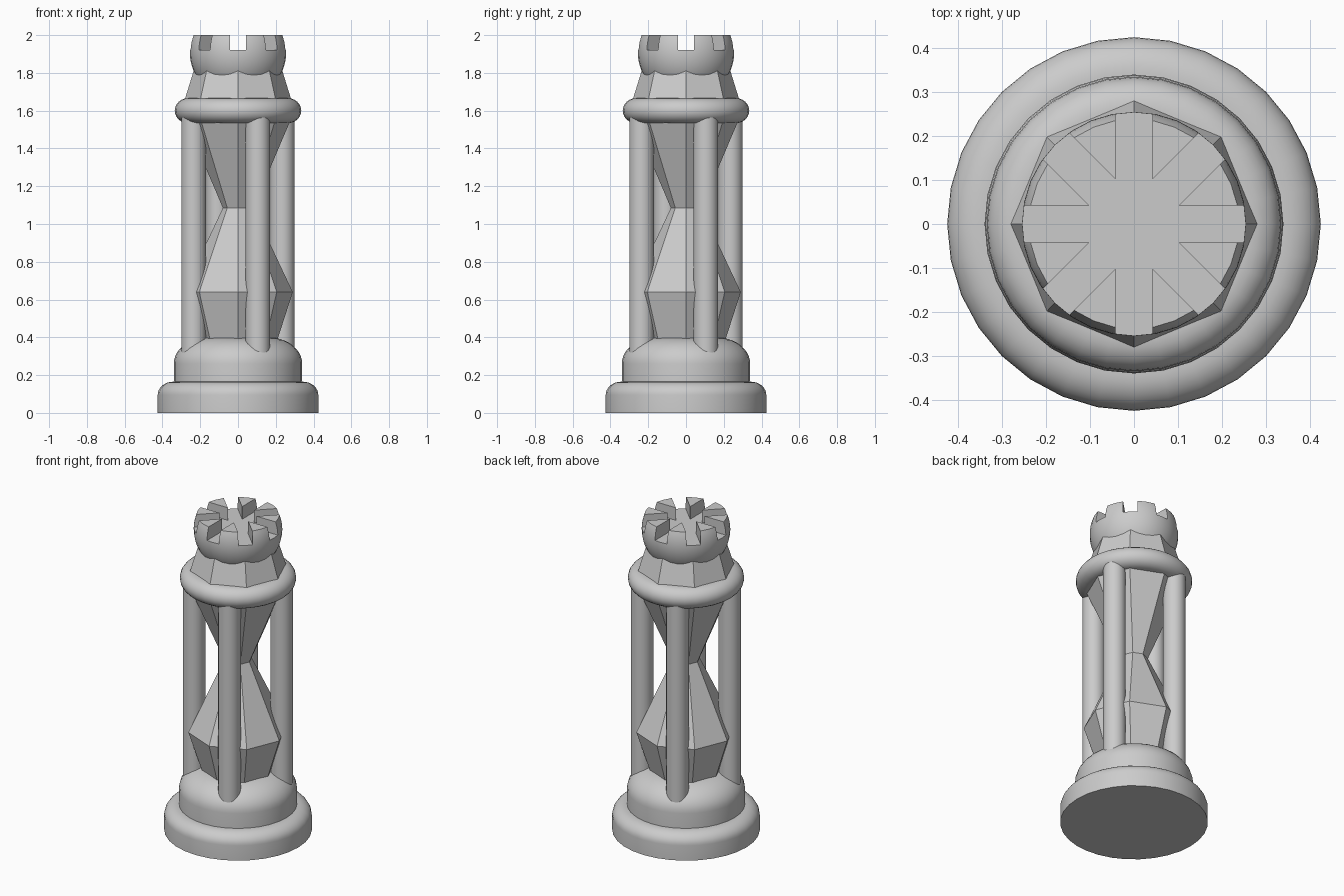
import bpy
import bmesh
from math import sin, cos, pi, sqrt

cube = bpy.data.objects.get("Cube")
if cube:
    bpy.data.objects.remove(cube, do_unlink=True)

stone = bpy.data.materials.new("grey_stone")
stone.use_nodes = True
grey = (0.6, 0.6, 0.6, 1)
stone.diffuse_color = grey
stone.node_tree.nodes["Principled BSDF"].inputs["Base Color"].default_value = grey


def finish(name, bm, smooth):
    bmesh.ops.recalc_face_normals(bm, faces=bm.faces)
    mesh = bpy.data.meshes.new(name)
    bm.to_mesh(mesh)
    bm.free()
    mesh.materials.append(stone)
    obj = bpy.data.objects.new(name, mesh)
    bpy.context.collection.objects.link(obj)
    if smooth:
        smooth_by_angle(obj)
    return obj


def smooth_by_angle(obj):
    bpy.ops.object.select_all(action="DESELECT")
    obj.select_set(True)
    bpy.context.view_layer.objects.active = obj
    bpy.ops.object.shade_smooth_by_angle(angle=pi / 6)


def lathe(name, profile, sides=32, centre=(0, 0), smooth=True):
    """Turn (radius, height) points, bottom to top, into a capped solid."""
    bm = bmesh.new()
    turns = [2 * pi * i / sides for i in range(sides)]
    rings = [[bm.verts.new((centre[0] + r * cos(a), centre[1] + r * sin(a), z))
              for a in turns] for r, z in profile]
    for low, high in zip(rings, rings[1:]):
        for i in range(sides):
            j = (i + 1) % sides
            bm.faces.new((low[i], low[j], high[j], high[i]))
    bm.faces.new(rings[0][::-1])
    bm.faces.new(rings[-1])
    return finish(name, bm, smooth)


def arc(r, z, width, height, start, end, steps):
    """Elliptical arc of profile points around (r, z)."""
    angles = [start + (end - start) * i / steps for i in range(steps + 1)]
    return [(r + width * cos(a), z + height * sin(a)) for a in angles]


# Stepped round base
lathe("base_plinth", [(0.425, 0)] + arc(0.345, 0.095, 0.08, 0.07, 0, pi / 2, 8))
lathe("base_dome", [(0.34, 0.14)] + arc(0.16, 0.26, 0.18, 0.14, 0, pi / 2, 10))

# Faceted hourglass core and flared collar
lathe("faceted_core", [(0.2, 0.36), (0.29, 0.64), (0.08, 1.085), (0.3, 1.6), (0.229, 1.83)],
      sides=8, smooth=False)

# Four round pillars in a pinwheel layout
x, y = 0.105, -0.235
for i in range(4):
    lathe(f"pillar_{i + 1}", [(0.065, 0.25), (0.065, 1.6)], centre=(x, y))
    x, y = -y, x

# Rounded ring below the collar
lathe("collar_ring", arc(0.265, 1.6, 0.07, 0.066, -pi / 2, pi / 2, 12))

# Round head with a flat top
radius, middle, top = 0.255, 1.91, 2.0
heights = [middle - 0.16 + (top - middle + 0.16) * i / 14 for i in range(15)]
head = lathe("battlement_head",
             [(sqrt(radius ** 2 - (z - middle) ** 2), z) for z in heights], smooth=False)

# Star-shaped cutter: eight slots meeting in the middle
half, reach, floor = 0.042, 0.4, 1.92
inner = half / sin(pi / 8)
outline = []
for k in range(8):
    a = k * pi / 4
    for side in (-half, half):
        outline.append((reach * cos(a) - side * sin(a), reach * sin(a) + side * cos(a)))
    outline.append((inner * cos(a + pi / 8), inner * sin(a + pi / 8)))
bm = bmesh.new()
star = bm.faces.new([bm.verts.new((px, py, floor)) for px, py in outline])
raised = bmesh.ops.extrude_face_region(bm, geom=[star], use_keep_orig=True)
bmesh.ops.translate(bm, vec=(0, 0, 0.2),
                    verts=[v for v in raised["geom"] if isinstance(v, bmesh.types.BMVert)])
cutter = finish("slot_cutter", bm, False)
cutter.hide_render = True

cut = head.modifiers.new("slots", "BOOLEAN")
cut.operation = "DIFFERENCE"
cut.solver = "EXACT"
cut.object = cutter
bpy.context.view_layer.objects.active = head
bpy.ops.object.modifier_apply(modifier=cut.name)
bpy.data.objects.remove(cutter, do_unlink=True)
smooth_by_angle(head)
